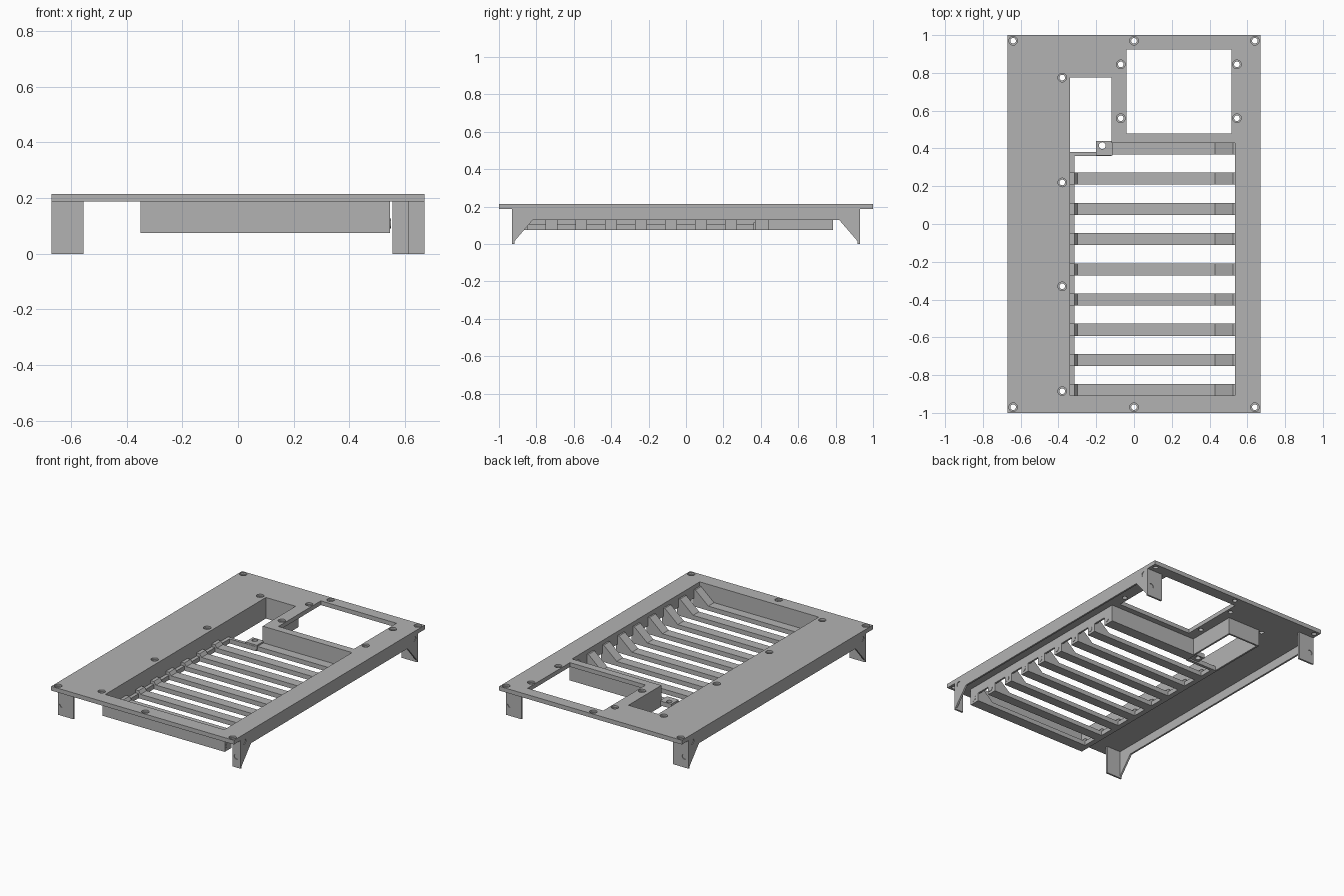
import bpy, bmesh
from math import radians
from mathutils import Matrix, Vector

cube = bpy.data.objects.get("Cube")
if cube:
    bpy.data.objects.remove(cube, do_unlink=True)

grey = bpy.data.materials.new("light_grey")
grey.use_nodes = True
grey.diffuse_color = (0.45, 0.45, 0.45, 1)
grey.node_tree.nodes["Principled BSDF"].inputs["Base Color"].default_value = grey.diffuse_color


def finish(bm, name):
    bmesh.ops.recalc_face_normals(bm, faces=bm.faces)
    mesh = bpy.data.meshes.new(name)
    bm.to_mesh(mesh)
    bm.free()
    mesh.materials.append(grey)
    obj = bpy.data.objects.new(name, mesh)
    bpy.context.collection.objects.link(obj)
    return obj


def add_prism(bm, points, low, high, axis="z"):
    """Extrude a 2D outline along one axis."""
    place = {"z": lambda a, b, t: (a, b, t),
             "y": lambda a, b, t: (a, t, b),
             "x": lambda a, b, t: (t, a, b)}[axis]
    rings = [[bm.verts.new(place(a, b, t)) for a, b in points] for t in (low, high)]
    bm.faces.new(rings[0])
    bm.faces.new(rings[1])
    n = len(points)
    for i in range(n):
        j = (i + 1) % n
        bm.faces.new((rings[0][i], rings[0][j], rings[1][j], rings[1][i]))


def add_box(bm, x0, x1, y0, y1, z0, z1):
    add_prism(bm, [(x0, y0), (x1, y0), (x1, y1), (x0, y1)], z0, z1)


def add_round(bm, centre, r_low, r_high, depth, axis="z"):
    turn = {"z": Matrix(), "x": Matrix.Rotation(radians(90), 4, "Y"),
            "y": Matrix.Rotation(radians(90), 4, "X")}[axis]
    bmesh.ops.create_cone(bm, cap_ends=True, segments=20, radius1=r_low, radius2=r_high,
                          depth=depth, matrix=Matrix.Translation(Vector(centre)) @ turn)


def cut(obj, cutter_bm):
    """Subtract the cutter mesh from the part and smooth the round holes."""
    cutter = finish(cutter_bm, "cutter")
    cutter.hide_render = True
    mod = obj.modifiers.new("cut", "BOOLEAN")
    mod.operation, mod.solver, mod.object = "DIFFERENCE", "EXACT", cutter
    bpy.ops.object.select_all(action="DESELECT")
    bpy.context.view_layer.objects.active = obj
    obj.select_set(True)
    bpy.ops.object.modifier_apply(modifier=mod.name)
    bpy.data.objects.remove(cutter, do_unlink=True)
    bpy.ops.object.shade_smooth_by_angle(angle=radians(30))


TOP, UNDER, FLOOR, BAR_TOP = 0.215, 0.187, 0.075, 0.105
BARS = [0.4 - 0.16 * i for i in range(9)]
HALF = 0.032


def tray_outline(grow):
    """L-shaped outline of the sunken tray."""
    left, right, neck = -0.338 - grow, 0.535 + grow, -0.12 + grow
    front, step, back = -0.908 - grow, 0.43 + grow, 0.775 + grow
    return [(left, front), (right, front), (right, step),
            (neck, step), (neck, back), (left, back)]


# Top plate with tray opening, square window and countersunk screw holes
bm = bmesh.new()
add_box(bm, -0.67, 0.67, -1, 1, UNDER, TOP)
top_plate = finish(bm, "top_plate")
bm = bmesh.new()
add_prism(bm, tray_outline(0), 0.1, 0.3)
add_box(bm, -0.04, 0.515, 0.48, 0.925, 0.1, 0.3)
cut(top_plate, bm)
screws = [(x, y) for x in (-0.64, 0, 0.64) for y in (-0.97, 0.97)]
screws += [(-0.38, y) for y in (-0.885, -0.33, 0.22, 0.775)]
screws += [(x, y) for x in (-0.07, 0.545) for y in (0.56, 0.845)]
for radius, low in ((0.015, 0.15), (0.023, 0.203)):
    bm = bmesh.new()
    for x, y in screws:
        add_round(bm, (x, y, (low + 0.25) / 2), radius, radius, 0.25 - low)
    cut(top_plate, bm)

# Tray walls, open at the bottom of the left side between the bars
bm = bmesh.new()
add_prism(bm, tray_outline(0.012), FLOOR, UNDER)
tray_walls = finish(bm, "tray_walls")
bm = bmesh.new()
add_prism(bm, tray_outline(0), 0, 0.3)
cut(tray_walls, bm)
bm = bmesh.new()
for y0, y1 in zip(BARS[1:], BARS):
    add_box(bm, 0.5, 0.6, y0 + HALF, y1 - HALF, 0, 0.13)
cut(tray_walls, bm)

# Cross bars, each with a sloped gusset and a pin in the outer end
for i, y in enumerate(BARS):
    bm = bmesh.new()
    start = -0.12 if i == 0 else -0.338
    add_prism(bm, [(start, FLOOR), (0.535, FLOOR), (0.535, UNDER), (0.525, UNDER),
                   (0.43, BAR_TOP), (start, BAR_TOP)], y - HALF, y + HALF, "y")
    finish(bm, f"cross_bar_{i + 1}")
    bm = bmesh.new()
    add_round(bm, (0.546, y - 0.01, 0.108), 0.018, 0.018, 0.006, "x")
    finish(bm, f"bar_pin_{i + 1}")
    if i:
        bm = bmesh.new()
        add_prism(bm, [(-0.338, BAR_TOP), (-0.30, BAR_TOP), (-0.315, 0.125),
                       (-0.338, 0.125)], y - HALF, y + HALF, "y")
        finish(bm, f"bar_foot_{i + 1}")

# Ledge along the right wall and the strip closing the bar area
bm = bmesh.new()
add_box(bm, -0.338, -0.315, -0.908, 0.38, FLOOR, BAR_TOP)
add_box(bm, -0.315, -0.12, 0.36, 0.38, FLOOR, BAR_TOP)
finish(bm, "tray_ledge")

# Small mounting tab with a hole
bm = bmesh.new()
add_box(bm, -0.2, -0.115, 0.362, 0.44, BAR_TOP - 0.02, BAR_TOP + 0.01)
mounting_tab = finish(bm, "mounting_tab")
bm = bmesh.new()
add_round(bm, (-0.168, 0.415, 0.1), 0.018, 0.018, 0.2)
cut(mounting_tab, bm)

# Side rails with pointed ends, and the corner legs
for sx, side in ((-1, "right"), (1, "left")):
    bm = bmesh.new()
    add_prism(bm, [(-0.93, UNDER), (0.93, UNDER), (0.93, 0), (0.82, 0.128),
                   (-0.82, 0.128), (-0.93, 0)], *sorted((sx * 0.658, sx * 0.67)), "x")
    rail = finish(bm, f"{side}_side_rail")
    bm = bmesh.new()
    for sy in (-1, 1):
        add_round(bm, (sx * 0.67, sy * 0.89, 0.165), 0.017, 0.017, 0.008, "x")
    cut(rail, bm)
    for sy, end in ((-1, "front"), (1, "back")):
        inner = 0.61 if (sx, sy) == (1, -1) else 0.555
        bm = bmesh.new()
        add_box(bm, *sorted((sx * inner, sx * 0.67)),
                *sorted((sy * 0.918, sy * 0.93)), 0, UNDER)
        leg = finish(bm, f"{end}_{side}_leg")
        bm = bmesh.new()
        add_round(bm, (sx * 0.64, sy * 0.93, 0.072), 0.017, 0.017, 0.008, "y")
        cut(leg, bm)
